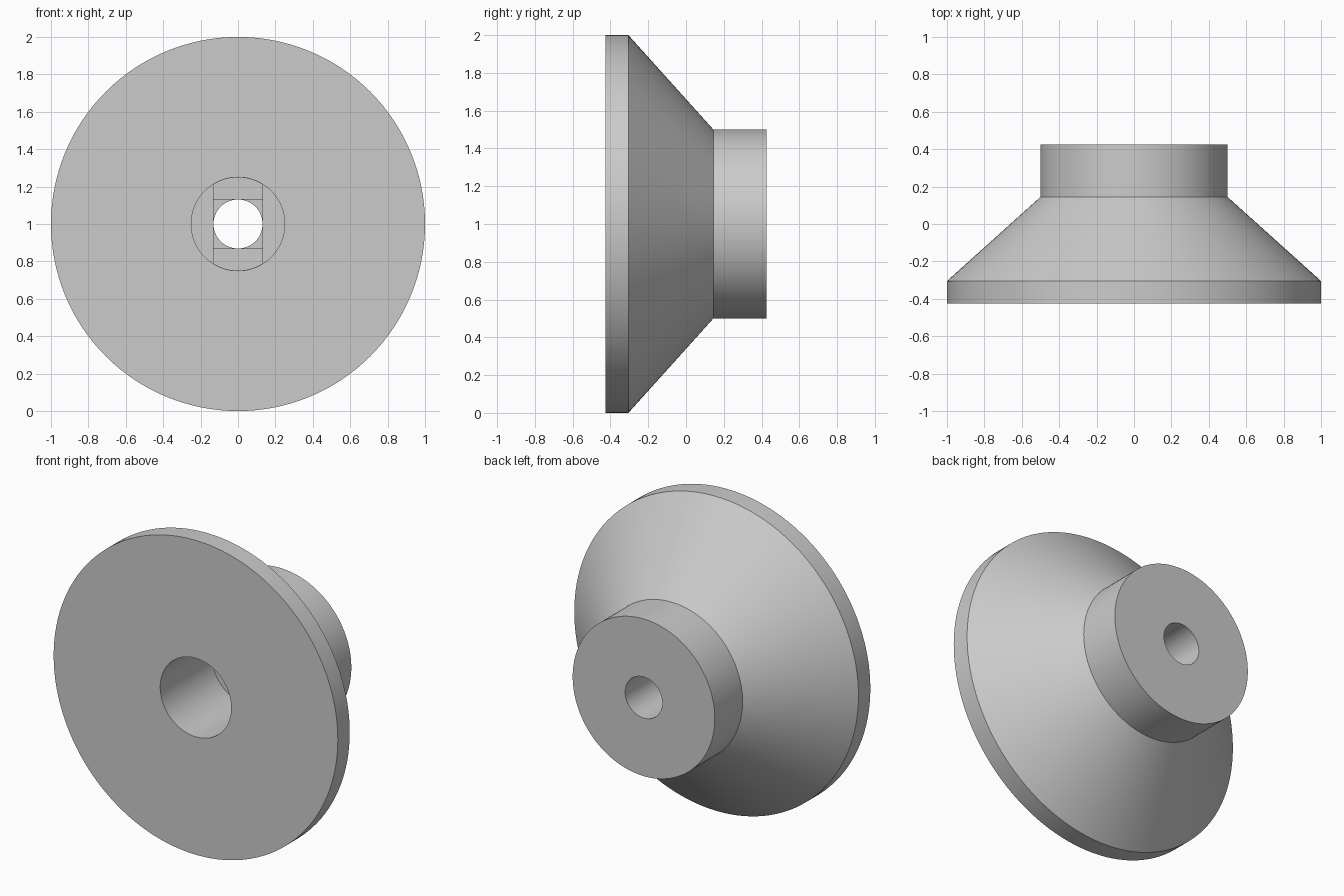
import bpy
import bmesh
import math

SEGMENTS = 128
AXIS_Z = 1.0

cube = bpy.data.objects.get("Cube")
if cube:
    bpy.data.objects.remove(cube, do_unlink=True)

grey = bpy.data.materials.new("plain grey")
grey.use_nodes = True
colour = (0.6, 0.6, 0.6, 1.0)
grey.diffuse_color = colour
grey.node_tree.nodes["Principled BSDF"].inputs["Base Color"].default_value = colour


def circle(radius, half_width=None):
    """Points of a circle in x and z, optionally trimmed to a band in x."""
    if half_width is None:
        return [(radius * math.cos(2 * math.pi * i / SEGMENTS),
                 radius * math.sin(2 * math.pi * i / SEGMENTS))
                for i in range(SEGMENTS)]
    edge = math.asin(half_width / radius)
    steps = 24
    arc = [edge - 2 * edge * i / steps for i in range(steps + 1)]
    top = [(radius * math.sin(a), radius * math.cos(a)) for a in arc]
    return top + [(-x, -z) for x, z in top]


def loft(name, sections):
    """Closed solid through (y, outline) sections, all with equal point counts."""
    bm = bmesh.new()
    rings = [[bm.verts.new((x, y, z + AXIS_Z)) for x, z in outline]
             for y, outline in sections]
    count = len(rings[0])
    for a, b in zip(rings, rings[1:]):
        for i in range(count):
            j = (i + 1) % count
            bm.faces.new((a[i], a[j], b[j], b[i]))
    bm.faces.new(rings[0])
    bm.faces.new(rings[-1])
    bmesh.ops.recalc_face_normals(bm, faces=bm.faces)
    mesh = bpy.data.meshes.new(name)
    bm.to_mesh(mesh)
    bm.free()
    mesh.materials.append(grey)
    obj = bpy.data.objects.new(name, mesh)
    bpy.context.collection.objects.link(obj)
    return obj


def cut(body, cutter):
    cutter.hide_render = True
    mod = body.modifiers.new("cut", "BOOLEAN")
    mod.operation = "DIFFERENCE"
    mod.solver = "EXACT"
    mod.object = cutter
    bpy.context.view_layer.objects.active = body
    bpy.ops.object.modifier_apply(modifier=mod.name)
    bpy.data.objects.remove(cutter, do_unlink=True)


# Flange rim, cone and hub
front, back = -0.425, 0.425
body = loft("flanged_cone_knob", [
    (front, circle(1.0)), (-0.305, circle(1.0)),
    (0.145, circle(0.5)), (back, circle(0.5))])

# Stepped screw recess: round bore, slot, square, through hole
bore, hole = 0.25, 0.132
floor, step = 0.095, 0.015
square = [(-hole, -hole), (hole, -hole), (hole, hole), (-hole, hole)]
for name, start, end, outline in (
        ("bore_cutter", front - 0.1, floor, circle(bore)),
        ("slot_cutter", floor - 0.05, floor + step, circle(bore - 0.001, hole)),
        ("square_cutter", floor - 0.02, floor + 2 * step, square),
        ("hole_cutter", floor - 0.03, back + 0.1, circle(hole - 0.001))):
    cut(body, loft(name, [(start, outline), (end, outline)]))

# Smooth round walls with crisp edges
bpy.ops.object.select_all(action="DESELECT")
body.select_set(True)
bpy.context.view_layer.objects.active = body
bpy.ops.object.shade_smooth_by_angle(angle=math.radians(30))
